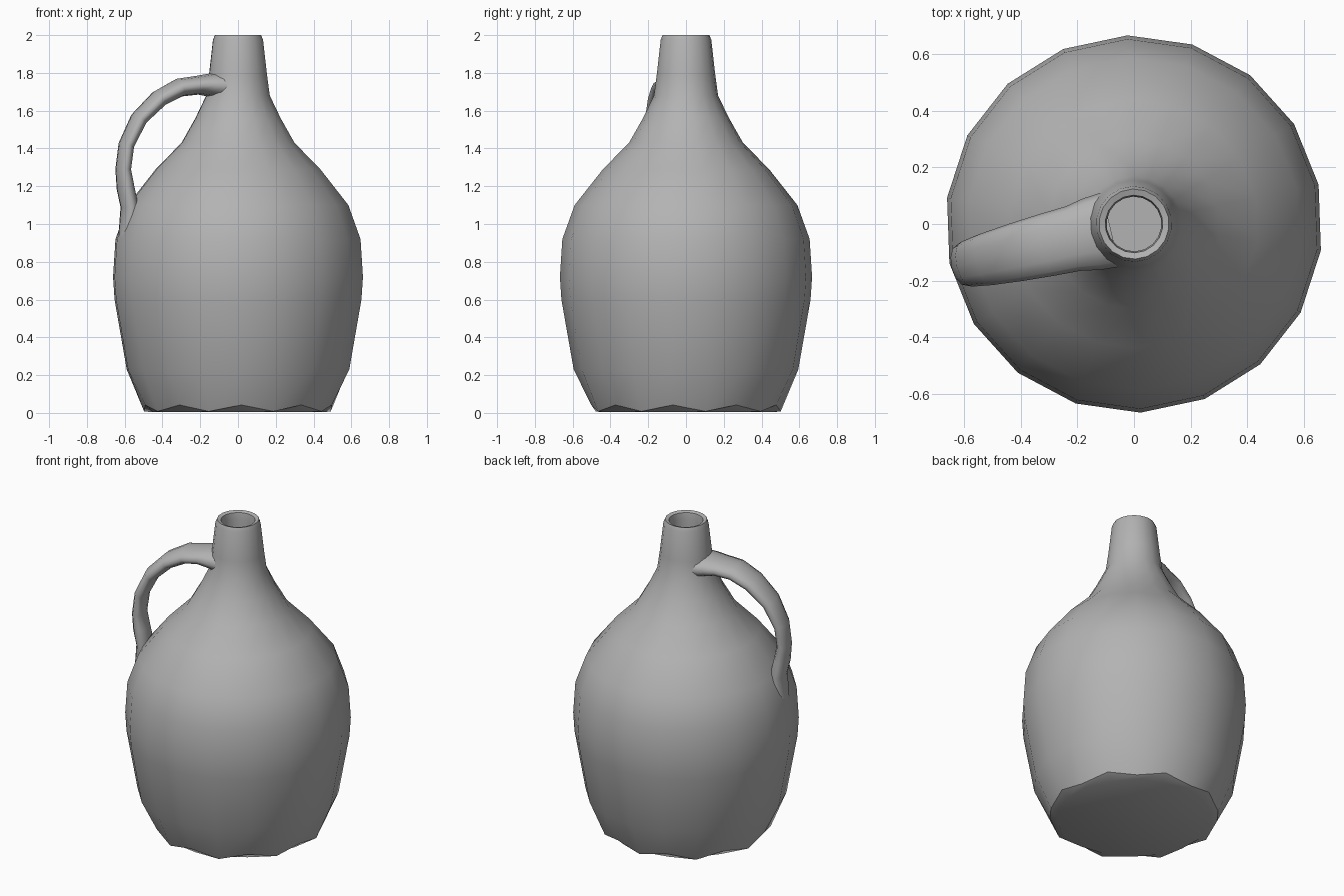
import bpy, bmesh, math
from mathutils import Vector

if "Cube" in bpy.data.objects:
    bpy.data.objects.remove(bpy.data.objects["Cube"])

# Mid-grey glaze
grey = bpy.data.materials.new("grey_glaze")
grey.diffuse_color = (0.45, 0.45, 0.45, 1)
grey.use_nodes = True
grey.node_tree.nodes["Principled BSDF"].inputs["Base Color"].default_value = grey.diffuse_color


def make_object(name, rings, smooth_angle):
    """Bridge closed rings of points into one capped skin."""
    bm = bmesh.new()
    loops = [[bm.verts.new(p) for p in ring] for ring in rings]
    n = len(loops[0])
    for a, b in zip(loops, loops[1:]):
        for i in range(n):
            j = (i + 1) % n
            bm.faces.new((a[i], a[j], b[j], b[i]))
    bm.faces.new(loops[0][::-1])
    bm.faces.new(loops[-1])
    bmesh.ops.recalc_face_normals(bm, faces=bm.faces)
    mesh = bpy.data.meshes.new(name)
    bm.to_mesh(mesh)
    bm.free()
    mesh.materials.append(grey)
    obj = bpy.data.objects.new(name, mesh)
    bpy.context.collection.objects.link(obj)
    bpy.ops.object.select_all(action='DESELECT')
    obj.select_set(True)
    bpy.context.view_layer.objects.active = obj
    bpy.ops.object.shade_smooth_by_angle(angle=math.radians(smooth_angle))


# Jug body: turned profile (radius, height), up the outside and down into the neck
SIDES = 18
profile = [(0.46, 0.004), (0.502, 0.008), (0.595, 0.23), (0.66, 0.6), (0.668, 0.72),
           (0.655, 0.92), (0.59, 1.1), (0.44, 1.29), (0.302, 1.43), (0.228, 1.56),
           (0.17, 1.68), (0.155, 1.79), (0.134, 1.975), (0.124, 2.0), (0.102, 1.993),
           (0.097, 1.95), (0.11, 1.75), (0.12, 1.66)]
rings = []
for k, (r, z) in enumerate(profile):
    ring = []
    for i in range(SIDES):
        a = math.radians(12) + math.tau * i / SIDES
        # uneven, scalloped foot edge
        lift = 0.034 * (i % 2) if k == 1 else 0.0
        ring.append((r * math.cos(a), r * math.sin(a), z + lift))
    rings.append(ring)
make_object("jug_body", rings, 36)

# Handle: flattened strap along a curve (distance, height, half width, half thickness),
# flaring into the neck and melting into the shoulder
path = [(0.09, 1.73, 0.135, 0.075), (0.155, 1.735, 0.13, 0.062), (0.22, 1.735, 0.117, 0.05),
        (0.32, 1.722, 0.112, 0.049), (0.43, 1.664, 0.104, 0.046), (0.54, 1.557, 0.093, 0.042),
        (0.608, 1.418, 0.082, 0.039), (0.625, 1.29, 0.075, 0.039), (0.612, 1.19, 0.075, 0.046),
        (0.59, 1.09, 0.082, 0.046), (0.605, 0.92, 0.07, 0.045)]
out = Vector((-math.cos(math.radians(13.5)), -math.sin(math.radians(13.5)), 0))
side = Vector((-out.y, out.x, 0))
up = Vector((0, 0, 1))
centres = [out * s + up * z for s, z, w, t in path]
rings = []
for k, (s, z, w, t) in enumerate(path):
    tangent = (centres[min(k + 1, len(path) - 1)] - centres[max(k - 1, 0)]).normalized()
    normal = side.cross(tangent).normalized()
    rings.append([centres[k] + side * w * math.cos(math.tau * i / 12)
                  + normal * t * math.sin(math.tau * i / 12) for i in range(12)])
make_object("handle", rings, 75)
